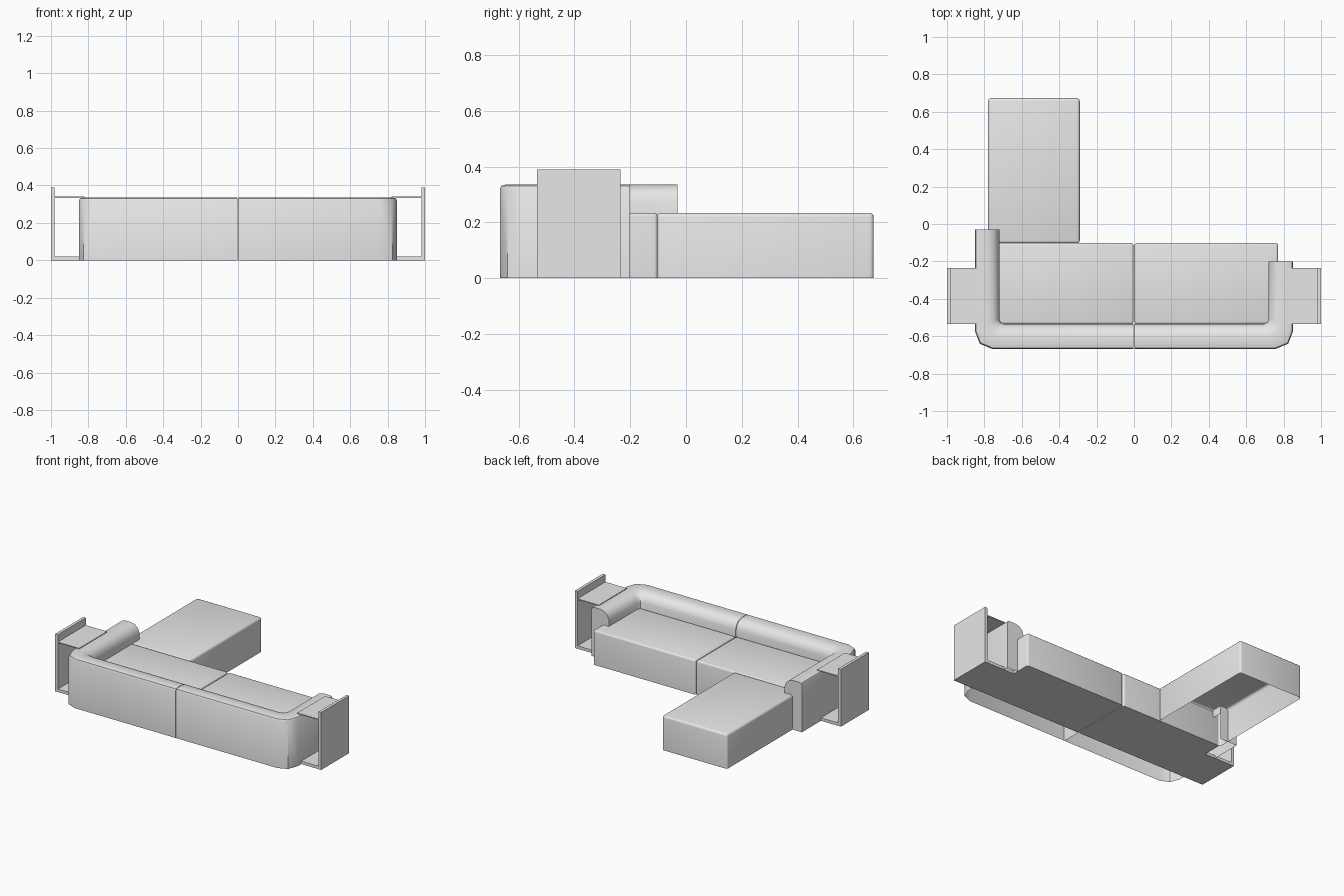
import bpy, bmesh
from mathutils import Vector

cube = bpy.data.objects.get("Cube")
if cube:
    bpy.data.objects.remove(cube, do_unlink=True)

grey = bpy.data.materials.new("light_grey")
grey.use_nodes = True
grey.diffuse_color = (0.8, 0.8, 0.8, 1)
grey.node_tree.nodes["Principled BSDF"].inputs["Base Color"].default_value = (0.8, 0.8, 0.8, 1)


def finish(name, bm, angle=None):
    bmesh.ops.recalc_face_normals(bm, faces=bm.faces)
    mesh = bpy.data.meshes.new(name)
    bm.to_mesh(mesh)
    bm.free()
    mesh.materials.append(grey)
    obj = bpy.data.objects.new(name, mesh)
    bpy.context.collection.objects.link(obj)
    if angle:
        bpy.ops.object.select_all(action="DESELECT")
        obj.select_set(True)
        bpy.context.view_layer.objects.active = obj
        bpy.ops.object.shade_smooth_by_angle(angle=angle)
    return obj


def box(name, x, y, z, bevel=0, open_bottom=False):
    bm = bmesh.new()
    bmesh.ops.create_cube(bm, size=1)
    for v in bm.verts:
        v.co = [a + (c + 0.5) * (b - a) for (a, b), c in zip((x, y, z), v.co)]
    if bevel:
        edges = [e for e in bm.edges if max(v.co.z for v in e.verts) > z[0] + 0.01]
        bmesh.ops.bevel(bm, geom=edges, offset=bevel, segments=3, profile=0.5, affect="EDGES")
    if open_bottom:
        under = [f for f in bm.faces if f.calc_center_median().z < z[0] + 0.001]
        bmesh.ops.delete(bm, geom=under, context="FACES")
    return finish(name, bm, 0.7 if bevel else None)


# Cross-section of the padded back: 0 is the inner face, 1 the outer face
PROFILE = [(0, 0.18), (0, 0.275), (0.08, 0.305), (0.25, 0.327), (0.5, 0.335),
           (0.85, 0.335), (0.96, 0.331), (1, 0.32), (1, 0)]


def back_half(name, side, arm_end):
    # Inner and outer plan lines, from the middle seam round to the arm's end
    inner = [(0.002, -0.535), (0.69, -0.535), (0.712, -0.527), (0.72, -0.505), (0.72, arm_end)]
    outer = [(0.002, -0.667), (0.76, -0.667), (0.825, -0.64), (0.85, -0.575), (0.85, arm_end)]
    bm = bmesh.new()
    rings = []
    for a, b in zip(inner, outer):
        ring = []
        for t, z in PROFILE:
            p = Vector(a).lerp(Vector(b), t)
            ring.append(bm.verts.new((side * p.x, p.y, z)))
        rings.append(ring)
    for r, s in zip(rings, rings[1:]):
        for i in range(len(PROFILE) - 1):
            bm.faces.new((r[i], r[i + 1], s[i + 1], s[i]))
    # Close both ends down to the floor, leaving the underside open
    for ring, (x, y) in ((rings[0], inner[0]), (rings[-1], inner[-1])):
        bm.faces.new(ring + [bm.verts.new((side * x, y, 0))])
    return finish(name, bm, 0.8)


back_half("left_back_and_arm", 1, -0.20)
back_half("right_back_and_arm", -1, -0.03)

# Seats and the long footrest
for name, side in (("left", 1), ("right", -1)):
    box(name + "_seat", sorted((side * 0.003, side * 0.77)), (-0.535, -0.102), (0, 0.234), 0.012)
box("footrest", (-0.78, -0.29), (-0.104, 0.673), (0, 0.234), 0.015, True)

# Side tables: upright panel, floor board and thin top
DEPTH = (-0.535, -0.235)
for name, side in (("left", 1), ("right", -1)):
    box(name + "_table_panel", sorted((side * 0.98, side)), DEPTH, (0, 0.39))
    box(name + "_table_base", sorted((side * 0.77, side * 0.98)), DEPTH, (0, 0.02))
    box(name + "_table_top", sorted((side * 0.82, side * 0.98)), DEPTH, (0.334, 0.34))
